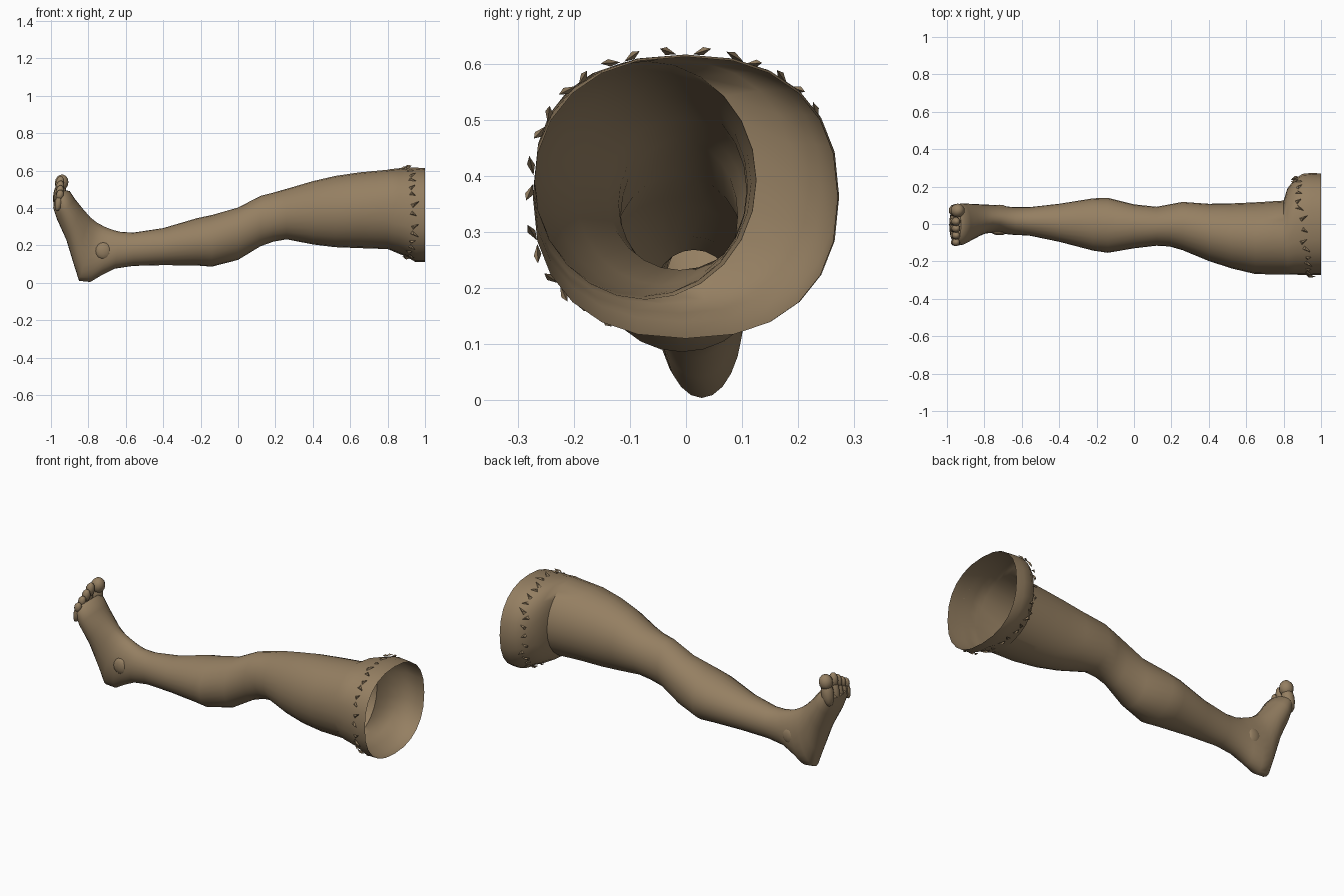
import bpy, bmesh, math, random
from mathutils import Vector, Matrix

if "Cube" in bpy.data.objects:
    bpy.data.objects.remove(bpy.data.objects["Cube"])

random.seed(4)
SIDES = 24

skin = bpy.data.materials.new("tan skin")
skin.diffuse_color = (0.30, 0.213, 0.122, 1)
skin.use_nodes = True
skin.node_tree.nodes["Principled BSDF"].inputs["Base Color"].default_value = skin.diffuse_color


def finish(bm, name, angle=50):
    me = bpy.data.meshes.new(name)
    bm.to_mesh(me)
    bm.free()
    me.materials.append(skin)
    ob = bpy.data.objects.new(name, me)
    bpy.context.collection.objects.link(ob)
    bpy.ops.object.select_all(action='DESELECT')
    ob.select_set(True)
    bpy.context.view_layer.objects.active = ob
    bpy.ops.object.shade_smooth_by_angle(angle=math.radians(angle))
    return ob


def sect_point(s, a, power=1.0):
    """Point on a section (bottom x, z, top x, z, y min, y max) at angle a."""
    xb, zb, xt, zt, y0, y1 = s
    c, n = math.cos(a), math.sin(a)
    c = math.copysign(abs(c) ** power, c)
    n = math.copysign(abs(n) ** power, n)
    t = (n + 1) / 2
    return Vector((xb + (xt - xb) * t, (y0 + y1) / 2 + c * (y1 - y0) / 2,
                   zb + (zt - zb) * t))


# Hip cuff, thigh, knee and calf: x, bottom, top, y min, y max
leg = [
    (1.00, 0.11, 0.612, -0.272, 0.270), (0.95, 0.11, 0.616, -0.273, 0.273),
    (0.90, 0.14, 0.616, -0.272, 0.268), (0.86, 0.155, 0.612, -0.271, 0.240),
    (0.82, 0.172, 0.608, -0.270, 0.190), (0.80, 0.18, 0.604, -0.270, 0.125),
    (0.65, 0.185, 0.59, -0.268, 0.116), (0.52, 0.19, 0.571, -0.237, 0.110),
    (0.40, 0.205, 0.543, -0.198, 0.108), (0.26, 0.232, 0.502, -0.140, 0.118),
    (0.19, 0.22, 0.482, -0.120, 0.105), (0.12, 0.195, 0.464, -0.116, 0.092),
    (0.00, 0.122, 0.402, -0.130, 0.105), (-0.14, 0.086, 0.362, -0.154, 0.140),
    (-0.22, 0.092, 0.345, -0.142, 0.137), (-0.40, 0.094, 0.292, -0.095, 0.108),
    (-0.56, 0.090, 0.268, -0.062, 0.090),
]
# Ankle, heel and foot: sections fan round the heel
foot = [
    (-0.66, 0.075, -0.63, 0.272, -0.058, 0.090),
    (-0.73, 0.040, -0.675, 0.284, -0.052, 0.096),
    (-0.79, 0.004, -0.715, 0.300, -0.046, 0.102),
    (-0.85, 0.010, -0.755, 0.322, -0.052, 0.104),
    (-0.880, 0.105, -0.790, 0.350, -0.066, 0.106),
    (-0.918, 0.230, -0.832, 0.398, -0.088, 0.108),
    (-0.968, 0.340, -0.872, 0.448, -0.112, 0.110),
    (-0.988, 0.400, -0.900, 0.490, -0.115, 0.106),
    (-0.985, 0.440, -0.925, 0.495, -0.100, 0.095),
]
sections = [(x, b, x, t, y0, y1) for x, b, t, y0, y1 in leg] + foot


def power_at(x):
    return 0.86 if x > 0.81 else 1.0


# Leg: one open tube from the hip rim to the toe base
bm = bmesh.new()
rings = []
for s in sections:
    rings.append([bm.verts.new(sect_point(s, 2 * math.pi * j / SIDES, power_at(s[0])))
                  for j in range(SIDES)])
for r, q in zip(rings, rings[1:]):
    for j in range(SIDES):
        k = (j + 1) % SIDES
        bm.faces.new((r[j], q[j], q[k], r[k]))
bm.faces.new(rings[-1])
finish(bm, "leg")


# Toes: bent chains of overlapping ellipsoids, big toe on the inner side
def toe(name, y, length, radius, x0, z0):
    bm = bmesh.new()
    axis = Vector((0.18, 0, 1)).normalized()
    rot = Vector((0, 0, 1)).rotation_difference(axis).to_matrix().to_4x4()
    base = Vector((x0, y, z0))
    for t, fat, long in ((0.30, 0.92, 0.50), (0.74, 1.0, 0.30)):
        m = (Matrix.Translation(base + axis * length * t) @ rot
             @ Matrix.Diagonal((radius * fat, radius * fat, length * long, 1)))
        bmesh.ops.create_uvsphere(bm, u_segments=10, v_segments=7, radius=1, matrix=m)
    finish(bm, name)


toe("big_toe", 0.072, 0.145, 0.038, -0.962, 0.430)
for i in range(4):
    toe(f"small_toe_{i + 1}", 0.013 - 0.037 * i, 0.135 - 0.014 * i,
        0.024 - 0.001 * i, -0.970 + 0.002 * i, 0.432 - 0.010 * i)


# Ankle bones: low bumps either side
for name, y in (("outer_ankle", -0.040), ("inner_ankle", 0.083)):
    bm = bmesh.new()
    m = Matrix.Translation((-0.72, y, 0.17)) @ Matrix.Diagonal((0.045, 0.02, 0.045, 1))
    bmesh.ops.create_uvsphere(bm, u_segments=12, v_segments=8, radius=1, matrix=m)
    finish(bm, name)


# Torn seam: small pointed flaps round the hip cuff
def cuff_section(x):
    for a, b in zip(sections, sections[1:]):
        if b[0] <= x <= a[0]:
            t = (a[0] - x) / (a[0] - b[0])
            return [p + (q - p) * t for p, q in zip(a, b)]


bm = bmesh.new()
COUNT = 34
for i in range(COUNT):
    a = 2 * math.pi * i / COUNT
    x = 0.905 - 0.035 * math.cos(a) + random.uniform(-0.012, 0.012)
    s = cuff_section(x)
    p = sect_point(s, a, 0.86)
    side = (sect_point(s, a + 0.05, 0.86) - p).normalized()
    out = side.cross(Vector((-1, 0, 0))).normalized()
    if out.dot(p - Vector((x, 0, 0.37))) < 0:
        out.negate()
    lean = 1 if i % 2 else -1
    along = (Vector((1, 0, 0)) + side * 0.6 * lean).normalized()
    across = out.cross(along).normalized()
    size = random.uniform(0.016, 0.024)
    corners = [p - along * size - across * 0.011, p - along * size + across * 0.011,
               p + along * size + out * 0.012, p - along * size * 0.3 + out * 0.014]
    v = [bm.verts.new(c) for c in corners]
    for f in ((0, 1, 2), (0, 3, 1), (1, 3, 2), (0, 2, 3)):
        bm.faces.new([v[k] for k in f])
bmesh.ops.recalc_face_normals(bm, faces=bm.faces)
finish(bm, "seam_flaps", 20)
